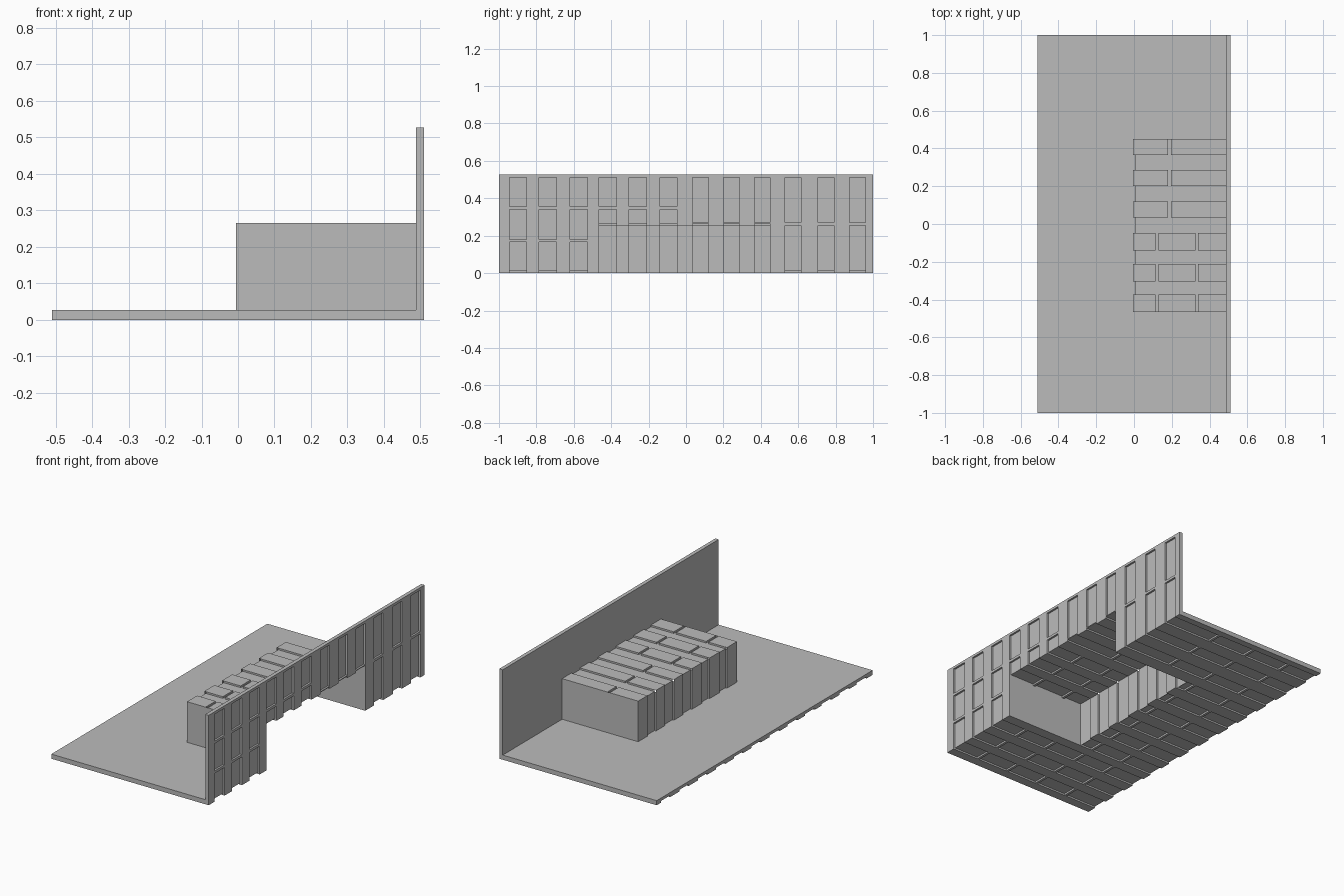
import bpy, bmesh

if "Cube" in bpy.data.objects:
    bpy.data.objects.remove(bpy.data.objects["Cube"])

grey = bpy.data.materials.new("plain_grey")
grey.diffuse_color = (0.5, 0.5, 0.5, 1)
grey.use_nodes = True
grey.node_tree.nodes["Principled BSDF"].inputs["Base Color"].default_value = grey.diffuse_color

# Plank rows along y: recessed panels (start, end), divided by proud battens
ROWS = [(s, s + 0.093) for s in (-0.945, -0.785, -0.62, -0.465, -0.305, -0.14)]
ROWS += [(s, s + 0.085) for s in (0.035, 0.20, 0.365, 0.53, 0.705, 0.875)]
Y0, Y1 = -0.465, 0.45                       # ends of the alcove
YS = sorted({-1, 1} | {e for r in ROWS for e in r})
GAP = 0.015                                 # proud joint between panels


def panel_row(y):
    return any(a < y < b for a, b in ROWS)


def in_alcove(y):
    return Y0 < y < Y1


def joint(u, starts):
    return any(s < u < s + GAP for s in starts)


def finish(name, bm):
    bmesh.ops.remove_doubles(bm, verts=bm.verts, dist=1e-5)
    bmesh.ops.recalc_face_normals(bm, faces=bm.faces)
    me = bpy.data.meshes.new(name)
    bm.to_mesh(me)
    bm.free()
    me.materials.append(grey)
    ob = bpy.data.objects.new(name, me)
    bpy.context.collection.objects.link(ob)


def relief(name, us, level, pos, back=None):
    """Stepped sheet over a u/y grid; with a back level it becomes a closed slab."""
    us = sorted({round(u, 5) for u in us})
    bm = bmesh.new()

    def quad(*pts):
        bm.faces.new([bm.verts.new(pos(*p)) for p in pts])

    nu, ny = len(us) - 1, len(YS) - 1

    def h(i, j):
        if not (0 <= i < nu and 0 <= j < ny):
            return None
        return level((us[i] + us[i + 1]) / 2, (YS[j] + YS[j + 1]) / 2)

    def riser(p, q, a, b):
        a = back if a is None else a
        b = back if b is None else b
        if a is not None and b is not None and abs(a - b) > 1e-6:
            quad((*p, a), (*q, a), (*q, b), (*p, b))

    for i in range(-1, nu):
        for j in range(-1, ny):
            c = h(i, j)
            u1, v1 = us[i + 1], YS[j + 1]
            if i >= 0 and j >= 0 and c is not None:
                u0, v0 = us[i], YS[j]
                for lv in ([c] if back is None else [c, back]):
                    quad((u0, v0, lv), (u1, v0, lv), (u1, v1, lv), (u0, v1, lv))
            if j >= 0:
                riser((u1, YS[j]), (u1, v1), c, h(i + 1, j))
            if i >= 0:
                riser((us[i], v1), (u1, v1), c, h(i, j + 1))
    finish(name, bm)


# Joint positions on each side of the centre line
FLOOR_L, FLOOR_R = [-0.305, -0.095, 0.115, 0.325], [-0.32, -0.07, 0.18]
WALL_L, WALL_R = [0.165, 0.34, 0.512], [0.255, 0.512]


def edges(*lists):
    return [e for l in lists for s in l for e in (s, s + GAP)]


# Floor: flat on top, planked underneath, open under the alcove
def floor_level(x, y):
    if in_alcove(y) and x > (-0.005 if panel_row(y) else 0.005):
        return None
    if panel_row(y) and not joint(x, FLOOR_L if y < 0 else FLOOR_R):
        return 0.01
    return 0.0


relief("floor", [-0.51, -0.005, 0.005, 0.488] + edges(FLOOR_L, FLOOR_R),
       floor_level, lambda x, y, z: (x, y, z), back=0.027)


# Wall: flat inside, planked outside, open below the alcove top
def wall_level(z, y):
    row = panel_row(y)
    if in_alcove(y) and z < (0.265 if row else 0.255):
        return None
    if row and z < 0.01:
        return None
    if row and not joint(z, WALL_L if y < 0 else WALL_R):
        return 0.499
    return 0.51


relief("wall", [0, 0.01, 0.255, 0.265, 0.525] + edges(WALL_L[:2], WALL_R[:1], [0.512]),
       wall_level, lambda z, y, x: (x, y, z), back=0.488)


# Alcove top: thin planked sheet
def top_level(x, y):
    if not in_alcove(y) or (x < 0.005 and not panel_row(y)):
        return None
    if panel_row(y) and not joint(x, FLOOR_L if y < 0 else FLOOR_R):
        return 0.265
    return 0.255


relief("alcove_top", [-0.005, 0.005, 0.499] + edges(FLOOR_L[2:], FLOOR_R[2:]),
       top_level, lambda x, y, z: (x, y, z))


# Alcove front: thin planked sheet
def front_level(z, y):
    if not in_alcove(y) or (z > 0.255 and not panel_row(y)):
        return None
    return -0.005 if panel_row(y) else 0.005


relief("alcove_front", [0.0, 0.255, 0.265], front_level, lambda z, y, x: (x, y, z))

# Alcove end panels
for name, y in (("alcove_end_front", Y0), ("alcove_end_back", Y1)):
    bm = bmesh.new()
    bm.faces.new([bm.verts.new((x, y, z)) for x, z in
                  ((-0.005, 0), (0.499, 0), (0.499, 0.265), (-0.005, 0.265))])
    finish(name, bm)
